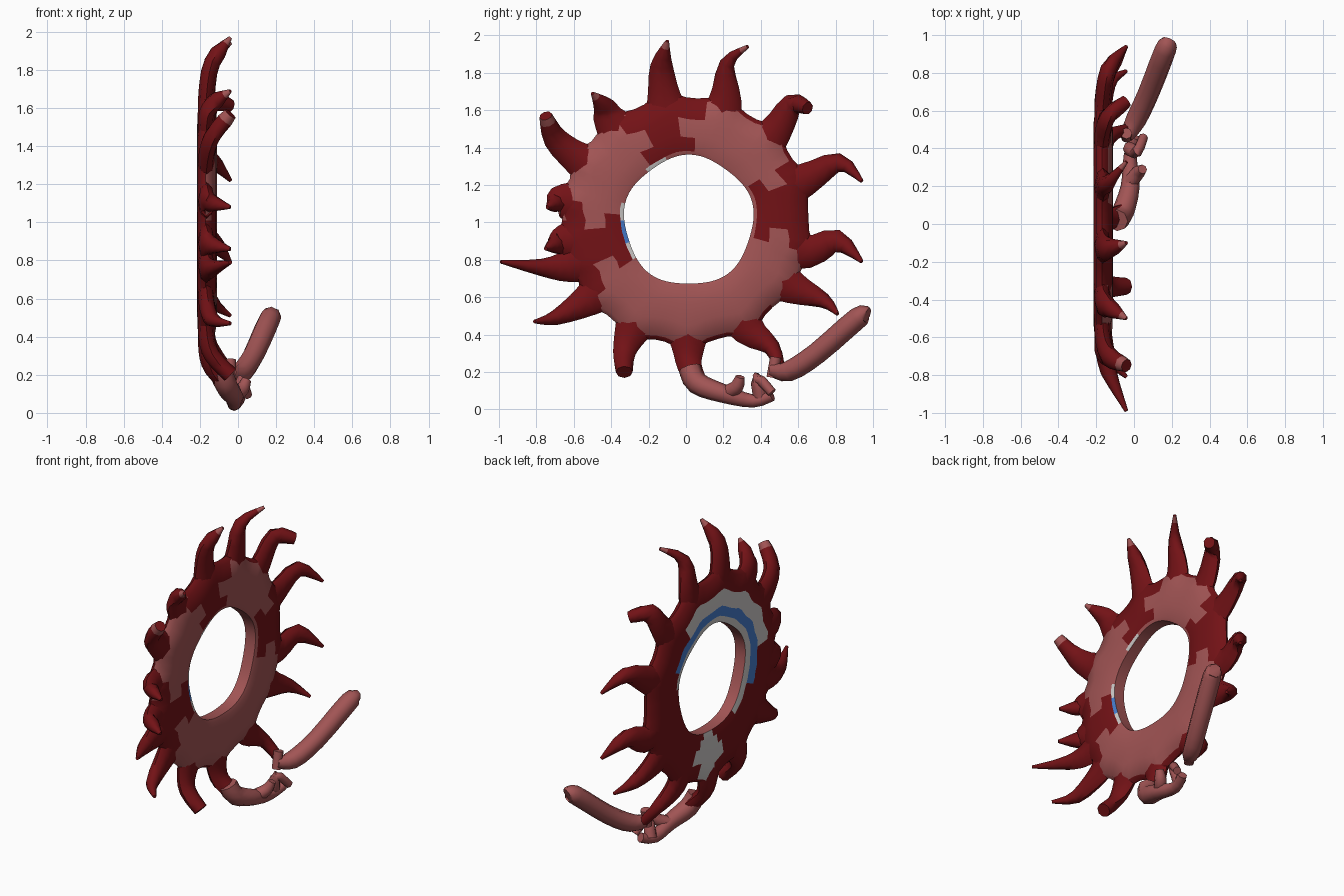
import bpy, bmesh, math
from mathutils import Vector

if "Cube" in bpy.data.objects:
    bpy.data.objects.remove(bpy.data.objects["Cube"])

CZ = 1.01                            # height of ring centre


def mat(name, c):
    m = bpy.data.materials.new(name)
    m.diffuse_color = (*c, 1)
    m.use_nodes = True
    m.node_tree.nodes["Principled BSDF"].inputs["Base Color"].default_value = m.diffuse_color
    return m


RED = mat("dark_red", (0.17, 0.006, 0.008))
PINK = mat("dusty_pink", (0.36, 0.09, 0.09))
GREY = mat("pale_grey", (0.6, 0.58, 0.57))
BLUE = mat("blue", (0.06, 0.2, 0.6))


def finish(bm, name, mats, angle=50):
    bmesh.ops.recalc_face_normals(bm, faces=bm.faces)
    me = bpy.data.meshes.new(name)
    bm.to_mesh(me)
    bm.free()
    for m in mats:
        me.materials.append(m)
    ob = bpy.data.objects.new(name, me)
    bpy.context.collection.objects.link(ob)
    bpy.ops.object.select_all(action='DESELECT')
    ob.select_set(True)
    bpy.context.view_layer.objects.active = ob
    bpy.ops.object.shade_smooth_by_angle(angle=math.radians(angle))


def spline(p, steps):
    """Catmull-Rom through vectors."""
    out = []
    for i in range(len(p) - 1):
        a, b, c, d = p[max(i - 1, 0)], p[i], p[i + 1], p[min(i + 2, len(p) - 1)]
        for k in range(steps):
            t = k / steps
            out.append(0.5 * (2 * b + (c - a) * t + (2 * a - 5 * b + 4 * c - d) * t * t
                              + (3 * b - a - 3 * c + d) * t ** 3))
    return out + [p[-1]]


def tube(name, pts, m, thick=None, sides=8, steps=3, tip_mat=None):
    """Loft of ellipses; points are (x, y, z, half width); thick caps the x depth."""
    pos = [q for q in spline([Vector(q) for q in pts], steps)]
    bm = bmesh.new()
    rings = []
    for i, q in enumerate(pos):
        p = q.to_3d()
        t = (pos[min(i + 1, len(pos) - 1)] - pos[max(i - 1, 0)]).to_3d().normalized()
        s = t.cross(Vector((1, 0, 0))).normalized()
        n = s.cross(t)
        w = max(q[3], 0.004)
        d = min(w, thick) if thick else w
        rings.append([bm.verts.new(p + s * w * math.cos(a) + n * d * math.sin(a))
                      for a in (2 * math.pi * k / sides for k in range(sides))])
    for i, (r0, r1) in enumerate(zip(rings, rings[1:])):
        for k in range(sides):
            j = (k + 1) % sides
            f = bm.faces.new((r0[k], r0[j], r1[j], r1[k]))
            f.material_index = int(tip_mat is not None and i == len(rings) - 2)
    bm.faces.new(rings[0])
    bm.faces.new(rings[-1])
    finish(bm, name, [m] + ([tip_mat] if tip_mat else []))


# Horns: root angle, bend y z, tip y z, width at bend; all curl toward +x
HORNS = [
    (100, -.13, 1.84, -.10, 1.97, .06),
    (72, .22, 1.85, .33, 1.94, .04),
    (45, .57, 1.63, .65, 1.61, .06),
    (19, .82, 1.32, .94, 1.22, .05),
    (-14, .81, .90, .94, .79, .06),
    (-32, .74, .58, .81, .51, .04),
    (-60, .46, .33, .50, .21, .045),
    (-89, .02, .23, .07, .13, .065),
    (-116, -.33, .30, -.33, .20, .06),
    (-141, -.70, .49, -.81, .47, .04),
    (-159, -.78, .76, -.99, .79, .045),
    (-170, -.70, .88, -.75, .86, .05),
    (171, -.70, 1.10, -.74, 1.08, .05),
    (150, -.70, 1.45, -.75, 1.57, .065),
    (127, -.44, 1.62, -.50, 1.69, .06),
]
BLUNT = {3: .035, 7: .03, 8: .05, 9: .045, 14: .035}
ANG = []
for i, (deg, by, bz, ty, tz, w) in enumerate(HORNS, 1):
    a = math.radians(deg)
    ANG.append(a)
    root = [(-.165, r * math.cos(a), CZ + r * math.sin(a), rw) for r, rw in ((.53, .14), (.68, .088))]
    tube(f"horn_{i:02d}", root + [(-.135, by, bz, w), (-.04, ty, tz, BLUNT.get(i, .01))], RED,
         thick=.043, tip_mat=PINK if i in (1, 2, 14, 15) else None)


def outer(a):
    """Rim radius, swelling at each horn."""
    near = min(abs(math.remainder(a - b, 2 * math.pi)) for b in ANG)
    return .655 + .05 * math.exp(-(near / .11) ** 2)


def colour(k, deg):
    """Material by profile strip k and angle: 0 red, 1 pink, 2 grey, 3 blue."""
    w = 7 * math.sin(k * 2.3 + 1)

    def within(lo, hi):
        return lo + w <= deg <= hi - w
    if k >= 9:                                   # hole wall and front lip
        if k == 9 and (110 < deg < 128 or 166 < deg < 215):
            return 3 if 180 < deg < 200 else 2
        return 1
    if k <= 3:                                   # back face
        if k == 1 and within(25, 205):
            return 3
        if (k == 0 and 10 < deg < 235) or (k == 2 and within(60, 170)):
            return 2
        return 2 if within(265, 290) else 0
    if k == 4:
        return 0
    if k >= 6 and (within(25, 88) or within(212, 345)):   # inner front face
        return 1
    return int(within(120, 178) or within(315, 350) or within(222, 245))


# Ring: lathed profile (fraction from hole to rim, x)
PROF = [(0, -.20), (.12, -.209), (.3, -.215), (.6, -.213), (.93, -.198), (1, -.17),
        (.93, -.138), (.62, -.115), (.3, -.11), (.06, -.118), (0, -.126)]
SEG = 72
bm = bmesh.new()
loops = []
for i in range(SEG):
    a = 2 * math.pi * i / SEG
    ri = .345 + .008 * math.sin(5 * a)
    ro = outer(a)
    loop = []
    for f, x in PROF:
        r = ri + (ro - ri) * f
        loop.append(bm.verts.new((x, .015 * (1 - f) + r * math.cos(a), CZ + r * math.sin(a))))
    loops.append(loop)
for i in range(SEG):
    l0, l1 = loops[i], loops[(i + 1) % SEG]
    for k in range(len(PROF)):
        j = (k + 1) % len(PROF)
        f = bm.faces.new((l0[k], l1[k], l1[j], l0[j]))
        f.material_index = colour(k, (i + .5) * 360 / SEG)
finish(bm, "ring", [RED, PINK, GREY, BLUE], 60)

# Long limb reaching out from the lower edge
tube("long_limb", [(-.04, .46, .21, .035), (.01, .55, .205, .055), (.08, .70, .30, .058),
                   (.165, .92, .49, .058), (.185, .97, .505, .04)], PINK)
tube("limb_knuckle", [(-.04, .46, .17, .03), (-.04, .48, .28, .03)], PINK)

# Short hooked limb along the bottom with two stubby fingers
tube("short_limb", [(-.09, .02, .22, .06), (-.06, .06, .14, .06), (-.02, .2, .085, .05),
                    (-.02, .36, .045, .035), (.01, .46, .075, .03)], PINK)
tube("inner_finger", [(-.02, .22, .09, .04), (.02, .27, .12, .038), (.045, .29, .175, .025)], PINK)
tube("outer_finger", [(-.02, .40, .06, .04), (.015, .38, .17, .03), (.05, .46, .09, .025)], PINK)
